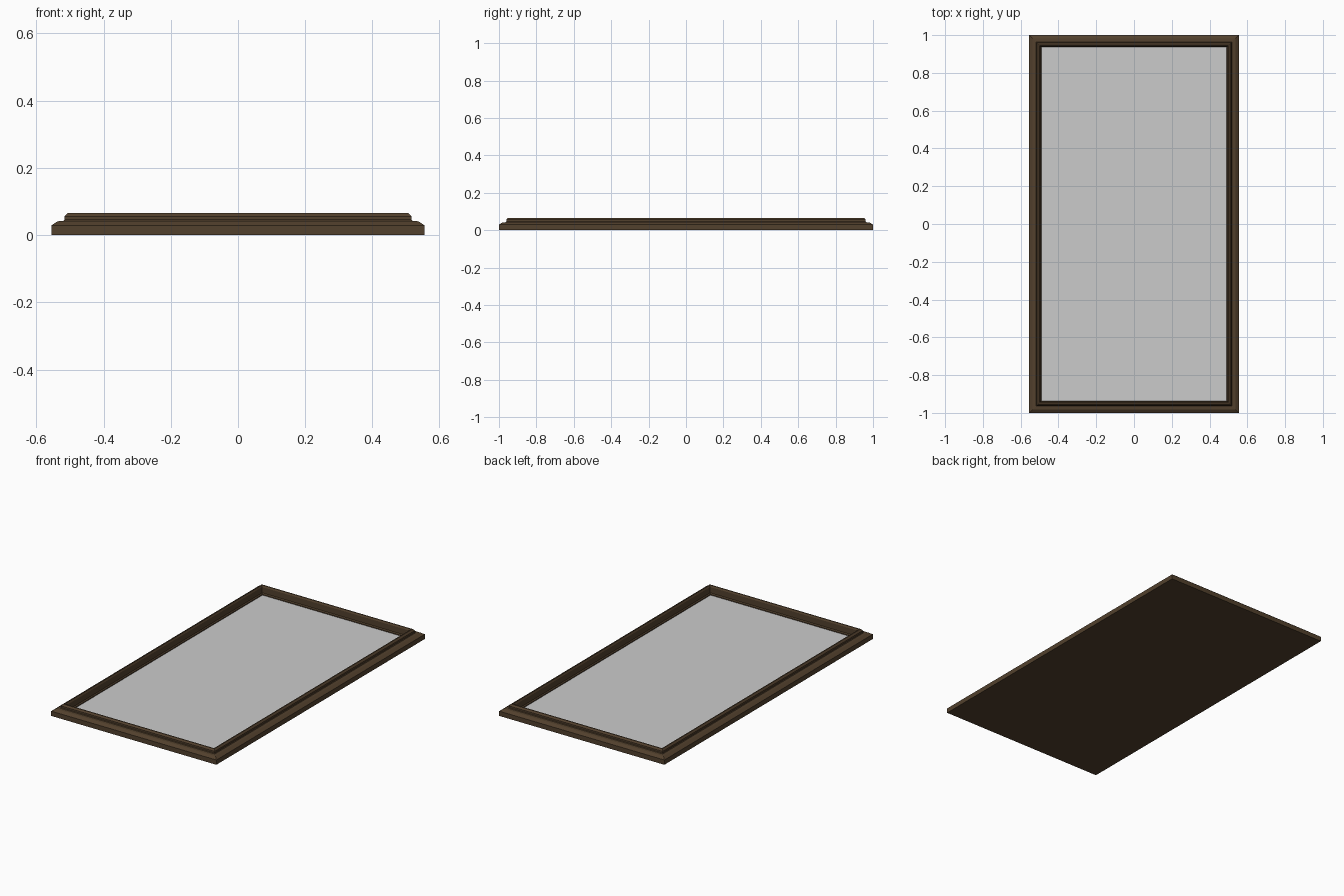
import bpy, bmesh

if "Cube" in bpy.data.objects:
    bpy.data.objects.remove(bpy.data.objects["Cube"])

HX, HY = 0.555, 1.0   # outer half sizes


def material(name, rgb):
    m = bpy.data.materials.new(name)
    m.diffuse_color = (*rgb, 1)
    m.use_nodes = True
    m.node_tree.nodes["Principled BSDF"].inputs["Base Color"].default_value = m.diffuse_color
    return m


def finish(name, bm, mat=None):
    bmesh.ops.recalc_face_normals(bm, faces=bm.faces)
    me = bpy.data.meshes.new(name)
    bm.to_mesh(me)
    bm.free()
    ob = bpy.data.objects.new(name, me)
    bpy.context.collection.objects.link(ob)
    if mat:
        me.materials.append(mat)
    return ob


def mitred_frame(name, profile, mat):
    """Sweep a closed (inset, height) profile round the rectangle."""
    bm = bmesh.new()
    rings = [[bm.verts.new((sx * (HX - d), sy * (HY - d), z))
              for sx, sy in ((-1, -1), (1, -1), (1, 1), (-1, 1))]
             for d, z in profile]
    for a, b in zip(rings, rings[1:] + rings[:1]):
        for i in range(4):
            j = (i + 1) % 4
            bm.faces.new((a[i], a[j], b[j], b[i]))
    return finish(name, bm, mat)


def slab(name, inset, z0, z1, mat=None):
    bm = bmesh.new()
    bmesh.ops.create_cube(bm, size=1)
    for v in bm.verts:
        v.co = (v.co.x * 2 * (HX - inset), v.co.y * 2 * (HY - inset),
                z0 + (v.co.z + 0.5) * (z1 - z0))
    return finish(name, bm, mat)


wood = material("dark_wood", (0.085, 0.052, 0.026))

# Stepped moulding with chamfered edges and a sloped inner lip
mitred_frame("moulded_frame", [
    (0.0, 0.0), (0.0, 0.029), (0.018, 0.041), (0.036, 0.042),
    (0.039, 0.046), (0.039, 0.056), (0.048, 0.066), (0.054, 0.066),
    (0.059, 0.057), (0.059, 0.022), (0.064, 0.016), (0.064, 0.0)], wood)

# Wooden backing and the grey pane resting on it
slab("backing_board", 0.063, 0.0, 0.008, wood)
slab("pane", 0.064, 0.008, 0.011)
